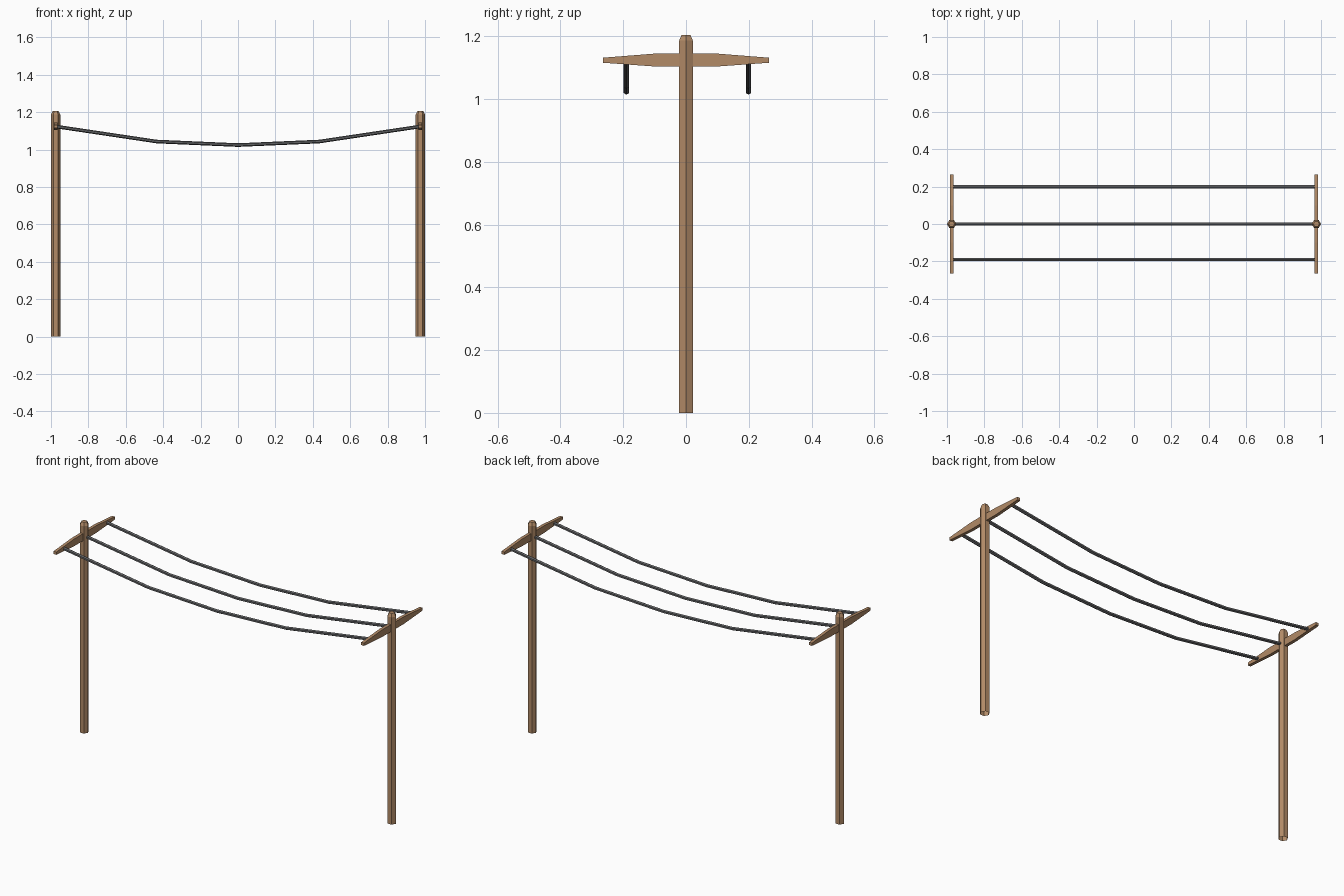
import bpy, bmesh, math

if "Cube" in bpy.data.objects:
    bpy.data.objects.remove(bpy.data.objects["Cube"])


def material(name, color):
    m = bpy.data.materials.new(name)
    m.diffuse_color = (*color, 1)
    m.use_nodes = True
    m.node_tree.nodes["Principled BSDF"].inputs["Base Color"].default_value = m.diffuse_color
    return m


wood = material("weathered_wood", (0.45, 0.26, 0.137))
cable = material("grey_cable", (0.125, 0.128, 0.133))


def loft(name, rings, mat, cap_start=True):
    """Skin a list of equal-length point rings and cap the ends."""
    bm = bmesh.new()
    rows = [[bm.verts.new(p) for p in ring] for ring in rings]
    n = len(rows[0])
    for a, b in zip(rows, rows[1:]):
        for i in range(n):
            j = (i + 1) % n
            bm.faces.new((a[i], a[j], b[j], b[i]))
    if cap_start:
        bm.faces.new(rows[0])
    bm.faces.new(rows[-1])
    bmesh.ops.recalc_face_normals(bm, faces=bm.faces)
    mesh = bpy.data.meshes.new(name)
    bm.to_mesh(mesh)
    bm.free()
    mesh.materials.append(mat)
    obj = bpy.data.objects.new(name, mesh)
    bpy.context.collection.objects.link(obj)
    return obj


HEX = [(math.cos(i * math.pi / 3), math.sin(i * math.pi / 3)) for i in range(6)]

for side, x in (("left", -0.975), ("right", 0.975)):
    # Six-sided post with a chamfered top and open foot
    profile = [(0.025, 0), (0.025, 1.187), (0.016, 1.205)]
    loft(side + "_post",
         [[(x + r * c, r * s, z) for c, s in HEX] for r, z in profile],
         wood, cap_start=False)

    # Tapered crossarm
    stations = [(-0.265, 1.116, 1.132), (-0.1, 1.104, 1.145),
                (0.1, 1.104, 1.145), (0.265, 1.116, 1.132)]
    t = 0.009
    loft(side + "_crossarm",
         [[(x - t, y, lo), (x + t, y, lo), (x + t, y, hi), (x - t, y, hi)]
          for y, lo, hi in stations], wood)

# Sagging six-sided wires
sag = [(-0.972, 1.123), (-0.435, 1.043), (0, 1.024), (0.435, 1.043), (0.972, 1.123)]
for name, y in (("front_wire", -0.19), ("middle_wire", 0.0), ("back_wire", 0.199)):
    r = 0.0097
    loft(name, [[(x, y + r * s, z + r * c) for c, s in HEX] for x, z in sag], cable)
